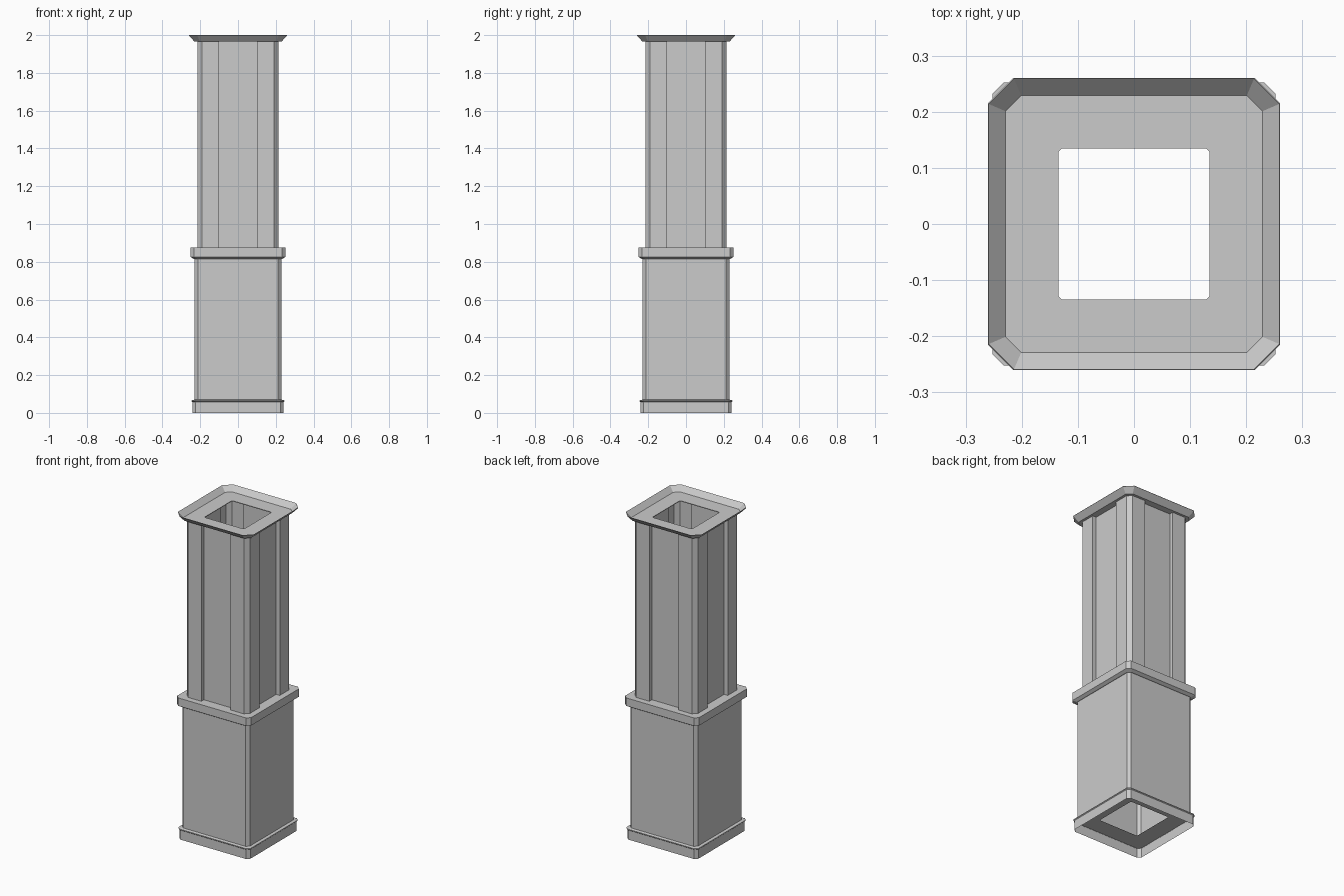
import bpy
import bmesh

cube = bpy.data.objects.get("Cube")
if cube:
    bpy.data.objects.remove(cube, do_unlink=True)

grey = bpy.data.materials.new("plain_grey")
grey.use_nodes = True
colour = (0.6, 0.6, 0.6, 1)
grey.diffuse_color = colour
grey.node_tree.nodes["Principled BSDF"].inputs["Base Color"].default_value = colour

HOLE, HOLE_FLAT = 0.135, 0.128


def square_ring(half, flat):
    """Square with cut corners, counter-clockwise from above."""
    pts, corner = [], [(half, -flat), (half, flat)]
    for _ in range(4):
        pts += corner
        corner = [(-y, x) for x, y in corner]
    return pts


def panelled_ring(half, flat, panel, depth):
    """Square with cut corners and a sunken panel on each side."""
    pts = []
    side = [(half, -flat), (half, -panel), (half - depth, -panel),
            (half - depth, panel), (half, panel), (half, flat)]
    for _ in range(4):
        pts += side
        side = [(-y, x) for x, y in side]
    return pts


def loft(name, sections):
    """Skin a stack of (outline, height) sections."""
    bm = bmesh.new()
    rings = [[bm.verts.new((x, y, z)) for x, y in pts] for pts, z in sections]
    for low, high in zip(rings, rings[1:]):
        n = len(low)
        for i in range(n):
            j = (i + 1) % n
            bm.faces.new((low[i], low[j], high[j], high[i]))
    mesh = bpy.data.meshes.new(name)
    bm.to_mesh(mesh)
    bm.free()
    mesh.materials.append(grey)
    obj = bpy.data.objects.new(name, mesh)
    bpy.context.collection.objects.link(obj)
    return obj


def square_loft(name, steps):
    return loft(name, [(square_ring(h, f), z) for h, f, z in steps])


# Plinth: open below, with a thin lip and a pierced floor
square_loft("plinth", [(0.242, 0.225, 0), (0.242, 0.225, 0.058),
                       (0.246, 0.229, 0.062), (0.246, 0.229, 0.066),
                       (0.23, 0.213, 0.07)])
square_loft("plinth_floor", [(HOLE, HOLE_FLAT, 0.06), (0.242, 0.225, 0.06)])

# Lower body
square_loft("lower_body", [(0.23, 0.213, 0.06), (0.23, 0.213, 0.83)])

# Collar with a bevelled underside
square_loft("collar", [(0.228, 0.211, 0.816), (0.236, 0.216, 0.816),
                       (0.252, 0.232, 0.826), (0.252, 0.232, 0.875),
                       (HOLE, HOLE_FLAT, 0.875)])

# Upper shaft with sunken panels
shaft = panelled_ring(0.215, 0.19, 0.10, 0.025)
loft("upper_shaft", [(shaft, 0.875), (shaft, 1.966)])

# Flared tray cap with a pierced floor
square_loft("cap", [(HOLE, HOLE_FLAT, 1.965), (0.23, 0.202, 1.965),
                    (0.26, 0.215, 1.998), (0.259, 0.214, 2.0),
                    (0.229, 0.201, 1.969), (HOLE, HOLE_FLAT, 1.969),
                    (HOLE, HOLE_FLAT, 1.965)])
